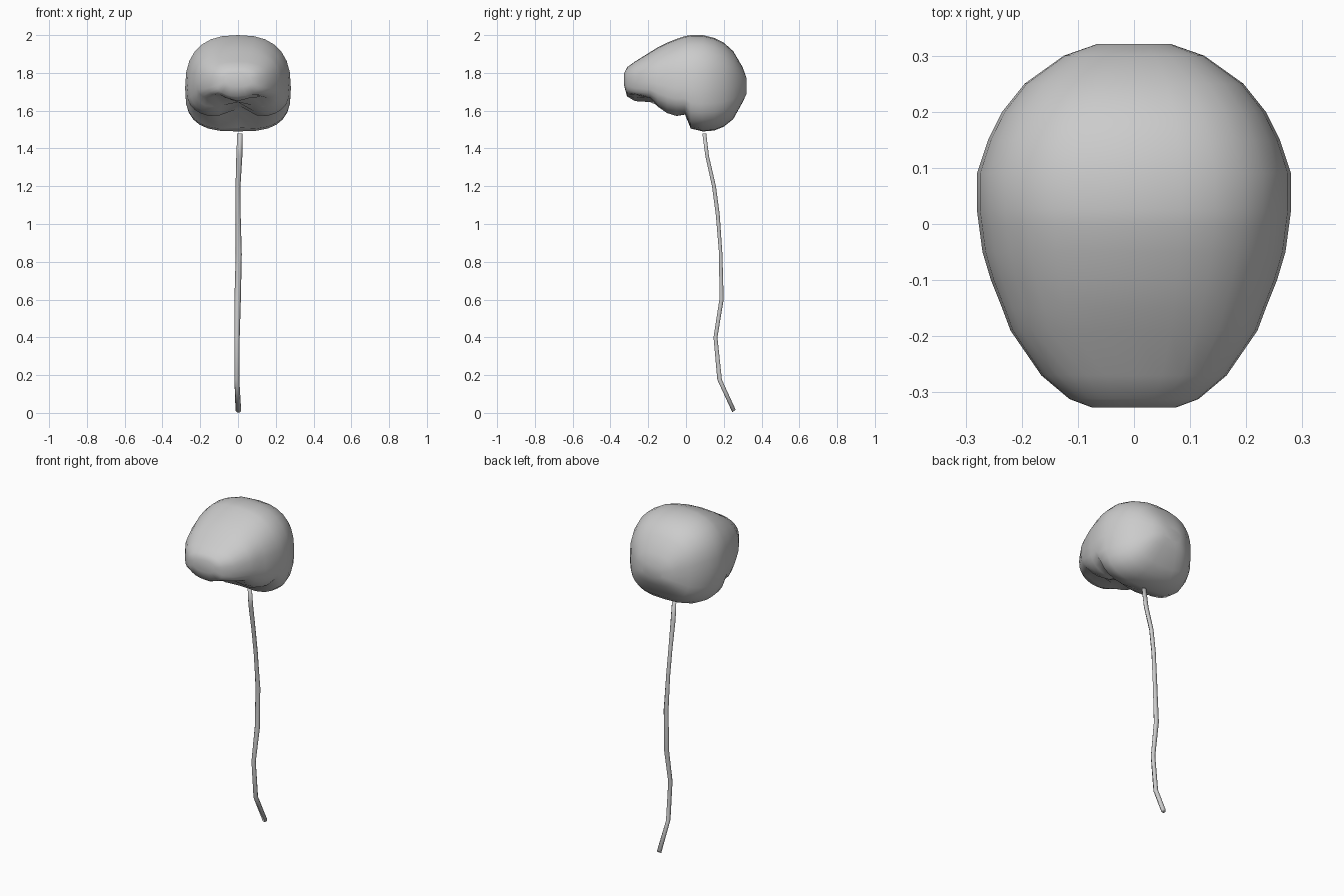
import bpy, bmesh
from math import sin, cos, pi, exp, copysign


def loft(name, rings):
    # skin a list of equal-length rings and cap both ends
    bm = bmesh.new()
    vr = [[bm.verts.new(p) for p in r] for r in rings]
    n = len(rings[0])
    for a, b in zip(vr, vr[1:]):
        for i in range(n):
            j = (i + 1) % n
            bm.faces.new((a[i], a[j], b[j], b[i]))
    bm.faces.new(vr[0])
    bm.faces.new(vr[-1])
    bmesh.ops.recalc_face_normals(bm, faces=bm.faces[:])
    me = bpy.data.meshes.new(name)
    bm.to_mesh(me)
    bm.free()
    ob = bpy.data.objects.new(name, me)
    bpy.context.collection.objects.link(ob)
    for p in me.polygons:
        p.use_smooth = True
    return ob


def spow(v, p):
    return copysign(abs(v) ** p, v)


def head_ring(y, w, top, mid, bottom, groove, orbit, n=28):
    # rounded cross-section with a midline groove and paired hollows underneath
    ring = []
    for i in range(n):
        t = 2 * pi * i / n
        s = sin(t)
        p = 0.8 if s > 0 else 0.68
        x = w * spow(cos(t), p)
        z = mid + (top - mid if s > 0 else mid - bottom) * spow(s, p)
        if s < 0:
            z += abs(s) * (groove * exp(-(x / 0.075) ** 2)
                           + orbit * exp(-((abs(x) - 0.1) / 0.05) ** 2))
        ring.append((x, y, z))
    return ring


# brain: y, half width, top, widest height, bottom, midline groove, hollows
stations = [
    (-0.327, 0.075, 1.80, 1.765, 1.73, 0, 0),
    (-0.312, 0.115, 1.83, 1.76, 1.675, 0, 0.01),
    (-0.27, 0.165, 1.86, 1.755, 1.65, 0, 0.03),
    (-0.19, 0.22, 1.91, 1.75, 1.645, 0, 0.03),
    (-0.15, 0.235, 1.935, 1.74, 1.605, 0.04, 0.01),
    (-0.10, 0.255, 1.96, 1.73, 1.575, 0.07, 0),
    (-0.05, 0.27, 1.98, 1.72, 1.56, 0.07, 0),
    (-0.005, 0.276, 1.995, 1.72, 1.57, 0.04, 0),
    (0.025, 0.28, 2.0, 1.72, 1.50, 0.01, 0),
    (0.09, 0.28, 2.0, 1.72, 1.49, 0, 0),
    (0.15, 0.26, 1.985, 1.72, 1.495, 0, 0),
    (0.20, 0.235, 1.96, 1.72, 1.515, 0, 0),
    (0.25, 0.195, 1.915, 1.72, 1.555, 0, 0),
    (0.30, 0.125, 1.83, 1.725, 1.645, 0, 0),
    (0.321, 0.065, 1.77, 1.73, 1.69, 0, 0),
]
loft("brain", [head_ring(*s) for s in stations])

# spinal cord: x, y, z, half width in x, half depth in y
path = [
    (0.010, 0.097, 1.478, 0.014, 0.012),
    (0.007, 0.112, 1.36, 0.016, 0.011),
    (0.000, 0.148, 1.20, 0.013, 0.012),
    (0.001, 0.168, 1.05, 0.013, 0.012),
    (0.004, 0.184, 0.84, 0.016, 0.010),
    (-0.002, 0.188, 0.60, 0.017, 0.013),
    (-0.005, 0.156, 0.40, 0.014, 0.012),
    (-0.006, 0.178, 0.175, 0.013, 0.014),
    (0.002, 0.254, 0.010, 0.015, 0.010),
]
loft("spinal_cord", [
    [(x + a * cos(k * pi / 3), y + b * sin(k * pi / 3),
      z + (0.008 * sin(k * pi / 3) if z < 0.1 else 0)) for k in range(6)]
    for x, y, z, a, b in path])
